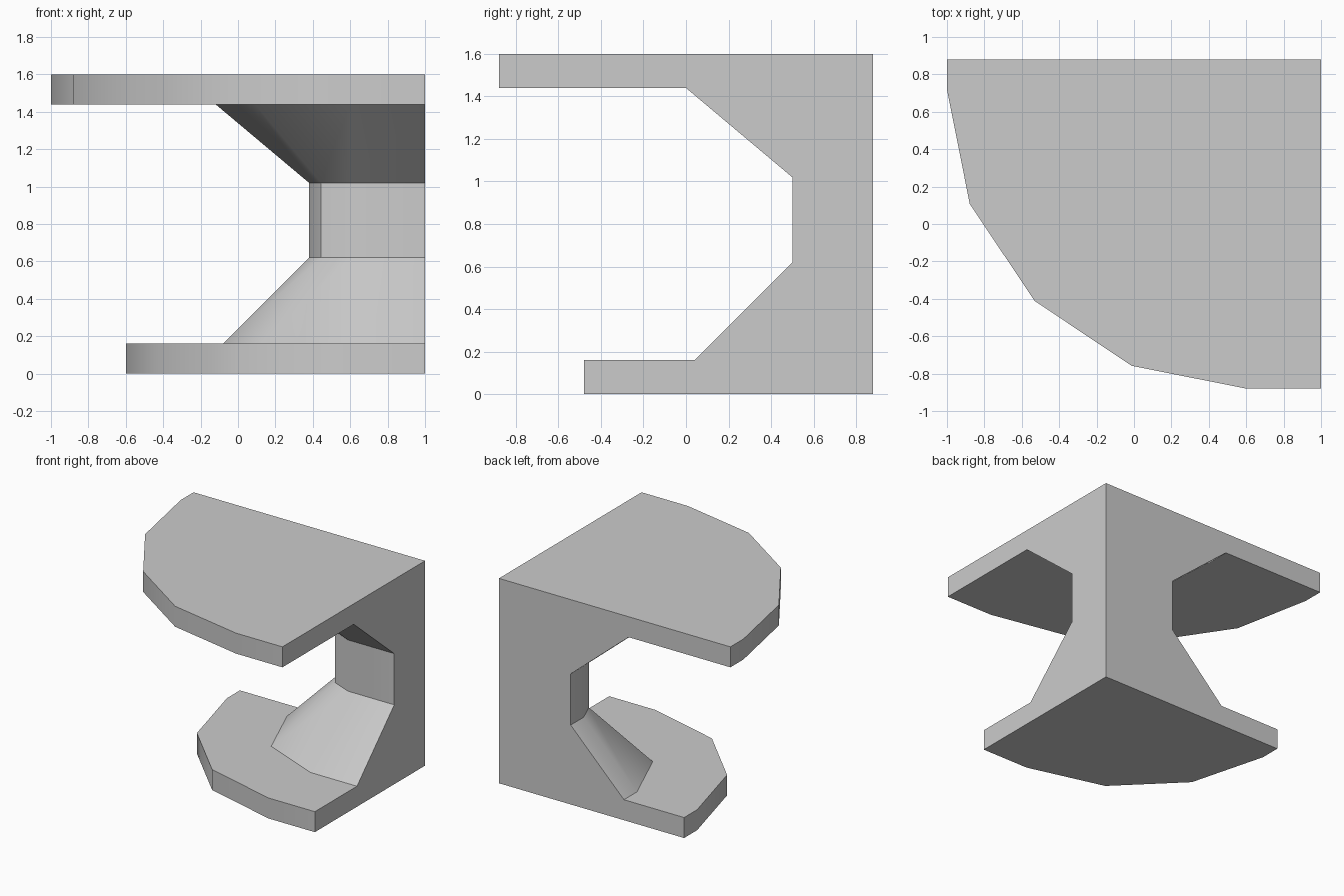
import bpy
import bmesh
from math import cos, sin, pi, radians

if "Cube" in bpy.data.objects:
    bpy.data.objects.remove(bpy.data.objects["Cube"], do_unlink=True)

grey = bpy.data.materials.new("plain_grey")
grey.use_nodes = True
grey.diffuse_color = (0.6, 0.6, 0.6, 1)
grey.node_tree.nodes["Principled BSDF"].inputs["Base Color"].default_value = (0.6, 0.6, 0.6, 1)

CORNER = (1.0, 0.88)     # square corner where the two flat sides meet
CENTRE = (0.6, 0.72)     # centre of every rounded edge
HEIGHT = 1.6

bm = bmesh.new()


def ring(radius, segments, z):
    """Open outline from the back side, round the arc, to the right side."""
    cx, cy = CENTRE
    angles = [pi / 2 * i / segments for i in range(segments + 1)]
    pts = [(cx - radius, CORNER[1])]
    pts += [(cx - radius * cos(a), cy - radius * sin(a)) for a in angles]
    pts.append((CORNER[0], cy - radius))
    return [bm.verts.new((x, y, z)) for x, y in pts]


# Radius, arc segments and height, from the base to the top
rings = [ring(*row) for row in (
    (1.2, 3, 0), (1.2, 3, 0.16),            # base plate
    (0.68, 2, 0.16), (0.22, 2, 0.62),       # lower flare
    (0.22, 2, 1.02), (0.72, 2, 1.44),       # neck and upper flare
    (1.6, 4, 1.44), (1.6, 4, HEIGHT))]      # top plate

# Walls between matching rings, flat ledges where the plates meet the flares
for low, high in zip(rings, rings[1:]):
    if len(low) == len(high):
        for i in range(len(low) - 1):
            bm.faces.new((low[i], low[i + 1], high[i + 1], high[i]))
    else:
        bm.faces.new(low + high[::-1])

# Underside, top, and the two flat sides
foot = bm.verts.new((*CORNER, 0))
head = bm.verts.new((*CORNER, HEIGHT))
bm.faces.new(rings[0] + [foot])
bm.faces.new(rings[-1] + [head])
for end in (0, -1):
    bm.faces.new([foot] + [r[end] for r in rings] + [head])

bmesh.ops.recalc_face_normals(bm, faces=bm.faces)
mesh = bpy.data.meshes.new("corner_pedestal")
bm.to_mesh(mesh)
bm.free()
mesh.materials.append(grey)

pedestal = bpy.data.objects.new("corner_pedestal", mesh)
bpy.context.collection.objects.link(pedestal)
bpy.ops.object.select_all(action="DESELECT")
pedestal.select_set(True)
bpy.context.view_layer.objects.active = pedestal
bpy.ops.object.shade_smooth_by_angle(angle=radians(40))
